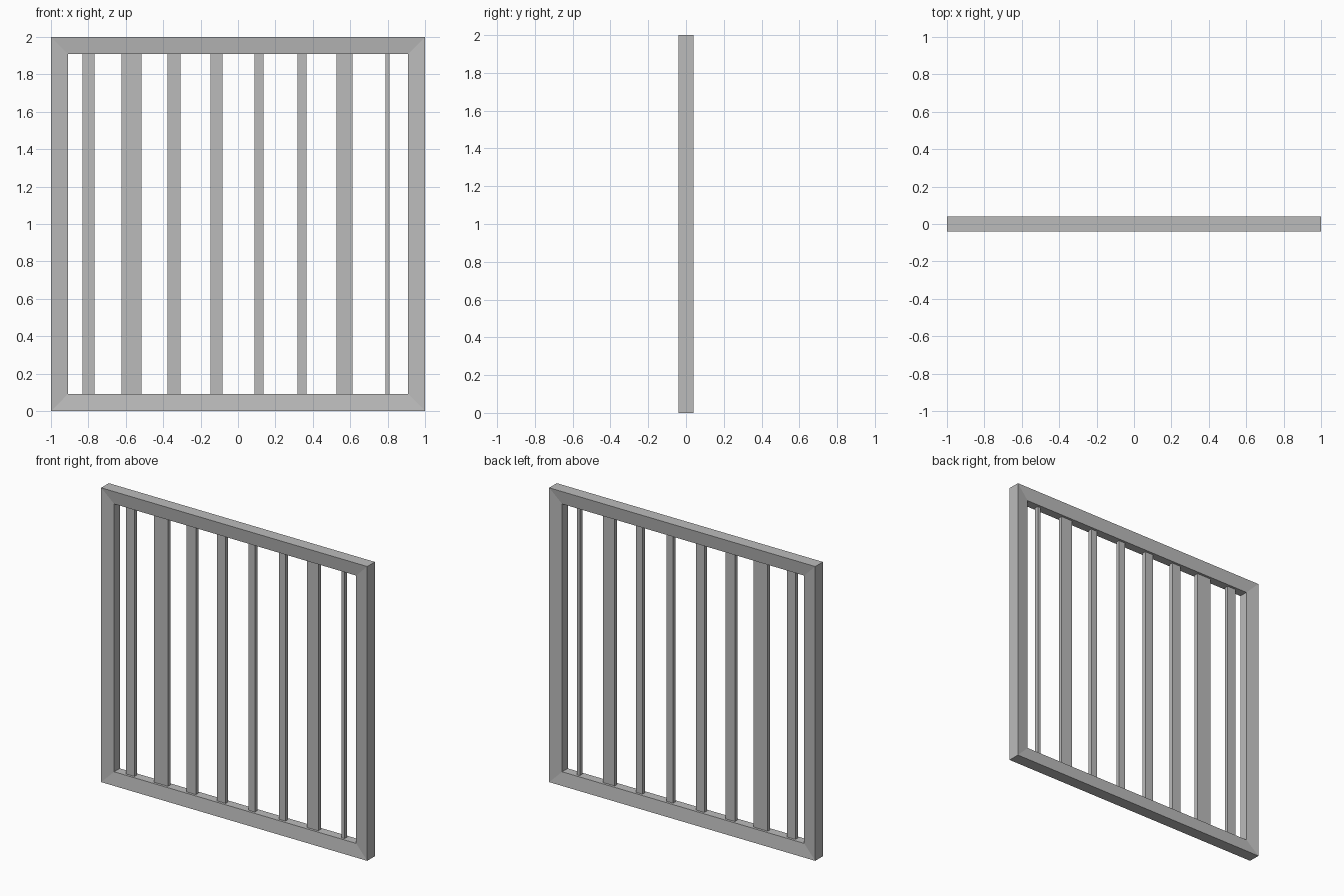
import bpy
import bmesh

cube = bpy.data.objects.get("Cube")
if cube:
    bpy.data.objects.remove(cube, do_unlink=True)

grey = bpy.data.materials.new("plain grey")
grey.use_nodes = True
colour = (0.5, 0.5, 0.5, 1)
grey.diffuse_color = colour
grey.node_tree.nodes["Principled BSDF"].inputs["Base Color"].default_value = colour


def add_object(name, bm):
    bmesh.ops.recalc_face_normals(bm, faces=bm.faces)
    mesh = bpy.data.meshes.new(name)
    bm.to_mesh(mesh)
    bm.free()
    mesh.materials.append(grey)
    obj = bpy.data.objects.new(name, mesh)
    bpy.context.collection.objects.link(obj)
    return obj


RAIL = 0.09        # width of the frame rails
OUTER_Y = 0.041    # half depth at the outer edge
INNER_Y = 0.03     # half depth at the inner edge
BAR_Y = 0.0135     # half depth of the bars

# Mitred frame: a tapered section carried round four corners
bm = bmesh.new()
section = [(1, -OUTER_Y), (1, OUTER_Y), (1 - RAIL, INNER_Y), (1 - RAIL, -INNER_Y)]
corners = [(-1, -1), (1, -1), (1, 1), (-1, 1)]
rings = [[bm.verts.new((sx * r, y, 1 + sz * r)) for r, y in section]
         for sx, sz in corners]
for i in range(4):
    a, b = rings[i], rings[(i + 1) % 4]
    for j in range(4):
        k = (j + 1) % 4
        bm.faces.new((a[j], a[k], b[k], b[j]))
add_object("frame", bm)

# Upright bars of uneven width: (centre x, width)
bars = [(-0.80, 0.064), (-0.57, 0.107), (-0.342, 0.07), (-0.115, 0.064),
        (0.112, 0.048), (0.342, 0.048), (0.57, 0.086), (0.80, 0.022)]
for n, (x, width) in enumerate(bars, 1):
    bm = bmesh.new()
    bmesh.ops.create_cube(bm, size=1)
    bmesh.ops.scale(bm, vec=(width, 2 * BAR_Y, 2 - 2 * RAIL), verts=bm.verts)
    bmesh.ops.translate(bm, vec=(x, 0, 1), verts=bm.verts)
    add_object(f"upright_bar_{n}", bm)
